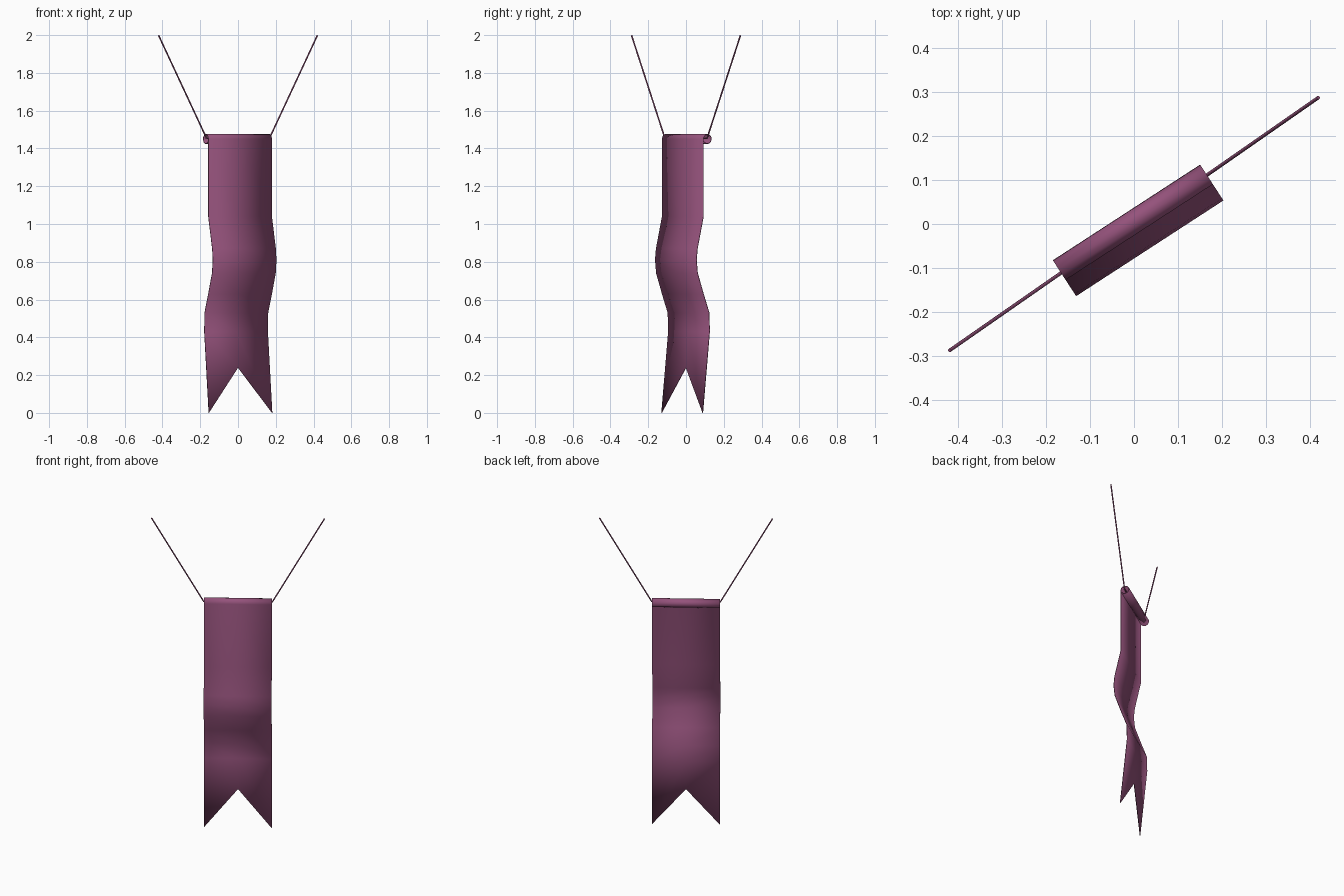
import bpy, bmesh, math
from mathutils import Vector

if "Cube" in bpy.data.objects:
    bpy.data.objects.remove(bpy.data.objects["Cube"])

ANGLE = math.radians(33)
U = Vector((math.cos(ANGLE), math.sin(ANGLE), 0))      # across the cloth
F = Vector((math.sin(ANGLE), -math.cos(ANGLE), 0))     # out of its front face
HALF = 0.20

cloth_mat = bpy.data.materials.new("purple_cloth")
cloth_mat.diffuse_color = (0.30, 0.085, 0.20, 1)
cloth_mat.use_nodes = True
cloth_mat.node_tree.nodes["Principled BSDF"].inputs["Base Color"].default_value = cloth_mat.diffuse_color


def place(u, d, z):
    return U * u + F * d + Vector((0, 0, z))


def shade(obj, degrees):
    bpy.ops.object.select_all(action='DESELECT')
    obj.select_set(True)
    bpy.context.view_layer.objects.active = obj
    bpy.ops.object.shade_smooth_by_angle(angle=math.radians(degrees))


# Side profile (forward offset, height): rolled hem, then the wavy drop
roll_r, roll_d, roll_z = 0.025, -0.005, 1.45
profile = []
for i in range(11):
    a = math.radians(320 - 32 * i)
    profile.append((roll_d + roll_r * math.cos(a), roll_z + roll_r * math.sin(a)))
profile += [(0.02, 1.04), (0.058, 0.87), (0.064, 0.81), (0.057, 0.74),
            (0.02, 0.63), (-0.016, 0.53), (-0.019, 0.43), (0.024, 0.0)]

# Cloth banner: three columns, the bottom middle point raised into a notch
bm = bmesh.new()
rows = [[bm.verts.new(place(u, d, z)) for u in (-HALF, 0, HALF)] for d, z in profile]
(d0, z0), (d1, z1) = profile[-2:]
notch = 0.24
rows[-1][1].co = place(0, d1 + (d0 - d1) * (notch - z1) / (z0 - z1), notch)
for upper, lower in zip(rows, rows[1:]):
    for c in range(2):
        bm.faces.new((upper[c], lower[c], lower[c + 1], upper[c + 1]))
bmesh.ops.recalc_face_normals(bm, faces=bm.faces)
mesh = bpy.data.meshes.new("banner")
bm.to_mesh(mesh)
bm.free()
banner = bpy.data.objects.new("banner", mesh)
bpy.context.collection.objects.link(banner)
mesh.materials.append(cloth_mat)
solid = banner.modifiers.new("thickness", 'SOLIDIFY')
solid.thickness = 0.004
solid.offset = 0
shade(banner, 50)


# Hanging cord: thin rods to each side and one through the hem
def rod(name, start, end, radius=0.004):
    axis = end - start
    bpy.ops.mesh.primitive_cylinder_add(vertices=8, radius=radius, depth=axis.length,
                                        location=(start + end) / 2)
    obj = bpy.context.object
    obj.name = name
    obj.rotation_euler = axis.to_track_quat('Z', 'Y').to_euler()
    obj.data.materials.append(cloth_mat)
    shade(obj, 50)


hem_end = Vector((0.167, 0.112, 0))
cord_end = Vector((0.42, 0.288, 0))
low, high = Vector((0, 0, 1.455)), Vector((0, 0, 1.998))
for side, label in ((-1, "left"), (1, "right")):
    rod(label + "_cord", hem_end * side + low, cord_end * side + high)
rod("hem_cord", -hem_end + low, hem_end + low)
